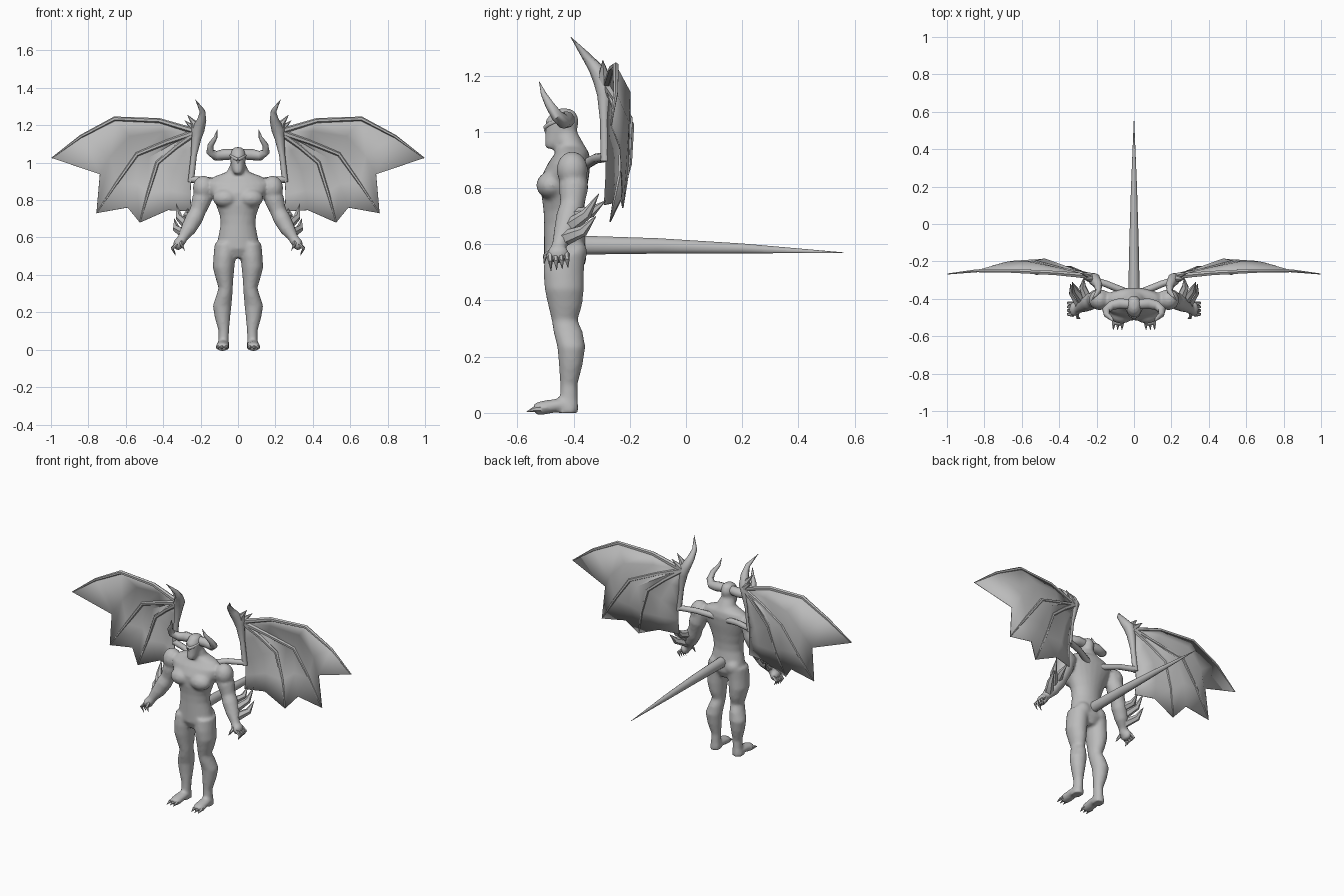
import bpy, bmesh, math
from mathutils import Vector, Matrix

if "Cube" in bpy.data.objects:
    bpy.data.objects.remove(bpy.data.objects["Cube"], do_unlink=True)

stone = bpy.data.materials.new("stone_grey")
stone.use_nodes = True
stone.diffuse_color = (.5, .5, .5, 1)
stone.node_tree.nodes["Principled BSDF"].inputs["Base Color"].default_value = (.5, .5, .5, 1)

AXIS_X, AXIS_Y, AXIS_Z = Vector((1, 0, 0)), Vector((0, 1, 0)), Vector((0, 0, 1))


def bridge(bm, rings):
    """Join rings of vertices into a closed, capped skin."""
    count = len(rings[0])
    for lower, upper in zip(rings, rings[1:]):
        for i in range(count):
            j = (i + 1) % count
            bm.faces.new((lower[i], lower[j], upper[j], upper[i]))
    bm.faces.new(rings[0][::-1])
    bm.faces.new(rings[-1])


def ring(bm, centre, across, along, sides):
    angles = [math.tau * i / sides for i in range(sides)]
    return [bm.verts.new(centre + across * math.cos(a) + along * math.sin(a)) for a in angles]


def stack(bm, rows, side=1, sides=20):
    """Horizontal ellipses: x, y, z, half width, half depth."""
    bridge(bm, [ring(bm, Vector((x * side, y, z)), AXIS_X * w, AXIS_Y * d, sides)
                for x, y, z, w, d in rows])


def sweep(bm, path, side=1, sides=8, reference=AXIS_Y, flat=1):
    """Round tube along points given as x, y, z, radius."""
    points = [Vector((p[0] * side, p[1], p[2])) for p in path]
    rings = []
    for i, point in enumerate(points):
        ahead = points[min(i + 1, len(points) - 1)]
        behind = points[max(i - 1, 0)]
        tangent = (ahead - behind).normalized()
        across = tangent.cross(reference).normalized()
        along = across.cross(tangent)
        radius = path[i][3]
        rings.append(ring(bm, point, across * radius, along * radius * flat, sides))
    bridge(bm, rings)


def spike(bm, base, tip, radius, bend=(0, 0, 0), sides=6, reference=AXIS_X):
    """Curved thorn from base to tip."""
    base, tip = Vector(base), Vector(tip)
    middle = base.lerp(tip, .5) + Vector(bend)
    sweep(bm, [(*base, radius), (*middle, radius * .7), (*tip, .001)],
          sides=sides, reference=reference)


def blob(bm, centre, size, side=1):
    place = Matrix.Translation((centre[0] * side, centre[1], centre[2]))
    bmesh.ops.create_uvsphere(bm, u_segments=16, v_segments=10, radius=1,
                              matrix=place @ Matrix.Diagonal((*size, 1)))


def finish(name, bm, mirror=False, angle=50):
    bmesh.ops.recalc_face_normals(bm, faces=bm.faces)
    mesh = bpy.data.meshes.new(name)
    bm.to_mesh(mesh)
    bm.free()
    mesh.materials.append(stone)
    obj = bpy.data.objects.new(name, mesh)
    bpy.context.collection.objects.link(obj)
    bpy.ops.object.select_all(action='DESELECT')
    obj.select_set(True)
    bpy.context.view_layer.objects.active = obj
    bpy.ops.object.shade_smooth_by_angle(angle=math.radians(angle))
    if mirror:
        obj.modifiers.new("both_sides", 'MIRROR')
    return obj


# Body: torso, head and limbs fused into one skin
body = bmesh.new()
torso = [(-.43, .49, .05, .05), (-.43, .54, .118, .075), (-.43, .6, .106, .075),
         (-.435, .67, .093, .07), (-.435, .72, .098, .072), (-.435, .78, .12, .08),
         (-.43, .84, .15, .085), (-.415, .89, .17, .075), (-.405, .925, .13, .06),
         (-.41, .95, .06, .05), (-.43, 1, .037, .042)]
stack(body, [(0, *row) for row in torso], sides=24)
head = [(-.48, .94, .02, .02), (-.465, .96, .031, .038), (-.445, 1, .039, .056),
        (-.44, 1.04, .043, .06), (-.435, 1.07, .034, .043), (-.435, 1.083, .015, .02)]
stack(body, [(0, *row) for row in head])
leg = [(.065, -.43, .57, .06, .072), (.072, -.435, .5, .059, .072), (.077, -.433, .44, .058, .07),
       (.072, -.43, .38, .047, .06), (.066, -.432, .33, .038, .046), (.073, -.42, .29, .043, .052),
       (.085, -.408, .235, .05, .05), (.083, -.41, .17, .041, .042), (.076, -.417, .1, .028, .031),
       (.077, -.417, .05, .028, .032), (.08, -.42, 0, .035, .038)]
arm = [(.16, -.4, .89, .045), (.195, -.4, .8, .053), (.215, -.405, .74, .043),
       (.235, -.415, .7, .047), (.265, -.43, .645, .041), (.295, -.45, .6, .027), (.31, -.46, .57, .027)]
foot = [(.077, -.39, .025, .025), (.08, -.45, .028, .034), (.083, -.51, .018, .036), (.084, -.54, .012, .03)]
for side in (1, -1):
    stack(body, leg, side)
    sweep(body, arm, side, sides=14)
    sweep(body, foot, side, sides=12, reference=AXIS_Z, flat=.7)
    blob(body, (.185, -.405, .865), (.057, .056, .065), side)   # shoulder
    blob(body, (.068, -.48, .81), (.068, .053, .05), side)      # chest
    blob(body, (.055, -.397, .57), (.052, .046, .05), side)     # seat
    blob(body, (.32, -.455, .565), (.026, .04, .034), side)     # palm
skin = finish("body", body)
fuse = skin.modifiers.new("fuse", 'REMESH')
fuse.mode = 'VOXEL'
fuse.voxel_size = .009
fuse.use_smooth_shade = True
soften = skin.modifiers.new("soften", 'SMOOTH')
soften.iterations = 4

# Face: nose and heavy brows
face = bmesh.new()
spike(face, (0, -.485, .985), (0, -.495, 1.03), .011, (0, -.008, 0))
finish("nose", face)
face = bmesh.new()
sweep(face, [(.001, -.5, 1.015, .009), (.02, -.488, 1.026, .009), (.04, -.455, 1.04, .006)],
      reference=AXIS_Z)
finish("brows", face, mirror=True)

# Horns: out from the temples, then up and forward
horn = bmesh.new()
sweep(horn, [(.02, -.43, 1.045, .027), (.075, -.425, 1.043, .03), (.12, -.435, 1.037, .026),
             (.15, -.46, 1.058, .021), (.146, -.485, 1.095, .016), (.12, -.507, 1.135, .01),
             (.11, -.522, 1.178, .001)], sides=10)
finish("horns", horn, mirror=True)

# Hands: four clawed fingers and a thumb
hand = bmesh.new()
for i in range(4):
    y = -.485 + .02 * i
    spike(hand, (.325, y, .565), (.335, y + .005, .505 + .004 * i), .012, (.022, 0, .004))
spike(hand, (.305, -.475, .575), (.285, -.505, .53), .012, (.005, -.012, .005))
finish("fingers", hand, mirror=True)

# Forearm thorns
thorns = bmesh.new()
for base, tip in [((.265, -.42, .66), (.33, -.31, .78)), ((.245, -.41, .7), (.268, -.286, .755)),
                  ((.285, -.435, .62), (.34, -.32, .7))]:
    spike(thorns, base, tip, .028, (.018, .012, -.012))
finish("forearm_thorns", thorns, mirror=True)

# Toe claws
toes = bmesh.new()
for x in (.062, .084, .106):
    spike(toes, (x, -.515, .014), (x * 1.05, -.567, .004), .013, (0, 0, .004))
finish("toe_claws", toes, mirror=True)

# Tail: one long straight taper
tail = bmesh.new()
sweep(tail, [(0, -.39, .597, .031), (0, -.1, .594, .025), (0, .2, .585, .016), (0, .56, .57, .001)],
      sides=10, reference=AXIS_Z, flat=1.15)
finish("tail", tail)

# Wing arm and the claws on its wrist
wing_arm = bmesh.new()
sweep(wing_arm, [(.04, -.365, .88, .02), (.15, -.32, .905, .018), (.25, -.288, .91, .018)],
      reference=AXIS_Z)
sweep(wing_arm, [(.252, -.288, .895, .016), (.236, -.29, 1.04, .016), (.222, -.29, 1.13, .026),
                 (.212, -.295, 1.18, .034), (.193, -.325, 1.23, .024), (.19, -.36, 1.275, .015),
                 (.228, -.41, 1.337, .001)])
spike(wing_arm, (.225, -.29, 1.17), (.27, -.296, 1.255), .024, (-.012, 0, 0), reference=AXIS_Y)
spike(wing_arm, (.225, -.28, 1.17), (.285, -.262, 1.225), .02, (-.006, 0, -.004), reference=AXIS_Y)
finish("wing_arms", wing_arm, mirror=True)

# Wing fingers, from the leading edge to the inner edge
root = Vector((.22, -.28, 1.165))
fingers = [[root] + [Vector(p) for p in points] for points in (
    [(.42, -.262, 1.225), (.66, -.25, 1.235), (.84, -.25, 1.14), (.995, -.267, 1.025)],
    [(.38, -.245, 1.11), (.54, -.2, 1.045), (.65, -.205, .89), (.757, -.225, .73)],
    [(.33, -.25, 1.085), (.43, -.225, 1), (.48, -.235, .84), (.525, -.27, .68)],
    [(.236, -.285, 1.05), (.25, -.285, .92), (.255, -.285, .83), (.25, -.29, .74)])]
bones = bmesh.new()
for finger in fingers[:3]:
    radii = (.016, .013, .012, .009, .003)
    sweep(bones, [(*point, r) for point, r in zip(finger, radii)], sides=6)
finish("wing_bones", bones, mirror=True, angle=35)

# Wing skin: panels between fingers, billowed back and scalloped at the rim
lines = [fingers[0]]
for upper, lower, pull in zip(fingers, fingers[1:], (.79, .88, .92)):
    middle = []
    for i, (a, b) in enumerate(zip(upper, lower)):
        t = i / 4
        point = root + (a.lerp(b, .5) - root) * (1 + (pull - 1) * t * t)
        middle.append(point + AXIS_Y * .03 * math.sin(2.4 * t))
    lines += [middle, lower]
web = bmesh.new()
grid = [[web.verts.new(point) for point in line] for line in lines]
for left, right in zip(grid, grid[1:]):
    for i in range(4):
        web.faces.new((left[i], left[i + 1], right[i + 1], right[i]))
bmesh.ops.remove_doubles(web, verts=web.verts, dist=.0005)
membrane = finish("wing_membranes", web, mirror=True)
thickness = membrane.modifiers.new("thickness", 'SOLIDIFY')
thickness.thickness = .005
thickness.offset = 0
